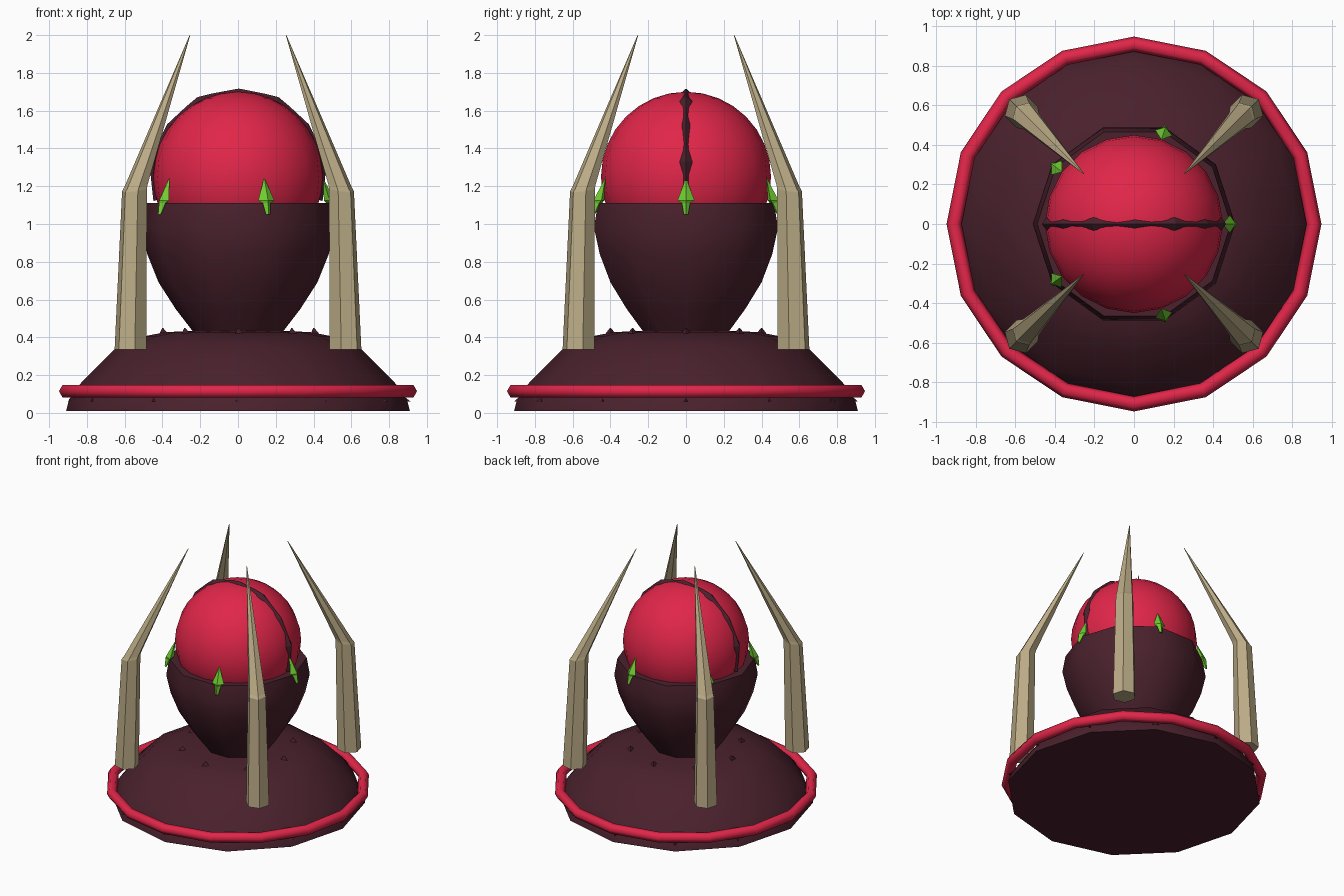
import bpy, bmesh, math
from mathutils import Vector

if "Cube" in bpy.data.objects:
    bpy.data.objects.remove(bpy.data.objects["Cube"])


def material(name, rgb):
    m = bpy.data.materials.new(name)
    m.diffuse_color = (*rgb, 1)
    m.use_nodes = True
    m.node_tree.nodes["Principled BSDF"].inputs["Base Color"].default_value = m.diffuse_color
    return m


MAROON = material("dark_maroon", (0.068, 0.015, 0.026))
CRIMSON = material("crimson", (0.75, 0.019, 0.066))
BONE = material("bone", (0.50, 0.41, 0.24))
GREEN = material("leaf_green", (0.16, 0.60, 0.03))


def skin(name, rings, mat, smooth=None, closed=False):
    """Join equal-sized rings of points into a surface with capped ends."""
    bm = bmesh.new()
    loops = [[bm.verts.new(p) for p in ring] for ring in rings]
    n = len(loops[0])
    pairs = list(zip(loops, loops[1:]))
    if closed:
        pairs.append((loops[-1], loops[0]))
    else:
        bm.faces.new(loops[0])
        bm.faces.new(loops[-1])
    for a, b in pairs:
        for i in range(n):
            j = (i + 1) % n
            bm.faces.new((a[i], a[j], b[j], b[i]))
    bmesh.ops.remove_doubles(bm, verts=bm.verts, dist=1e-5)
    bmesh.ops.recalc_face_normals(bm, faces=bm.faces)
    me = bpy.data.meshes.new(name)
    bm.to_mesh(me)
    bm.free()
    me.materials.append(mat)
    ob = bpy.data.objects.new(name, me)
    bpy.context.collection.objects.link(ob)
    if smooth:
        bpy.ops.object.select_all(action='DESELECT')
        ob.select_set(True)
        bpy.context.view_layer.objects.active = ob
        bpy.ops.object.shade_smooth_by_angle(angle=math.radians(smooth))
    return ob


def circle(r, z, n):
    return [(r * math.cos(math.tau * i / n), r * math.sin(math.tau * i / n), z)
            for i in range(n)]


def lathe(name, profile, n, mat, smooth):
    return skin(name, [circle(r, z, n) for r, z in profile], mat, smooth)


# Domed base and goblet-like cup
lathe("base", [(0.91, 0.01), (0.895, 0.07), (0.83, 0.16), (0.65, 0.34),
               (0.50, 0.405), (0.38, 0.428), (0.20, 0.435)], 12, MAROON, 42)
lathe("cup", [(0.23, 0.42), (0.33, 0.55), (0.42, 0.69), (0.48, 0.84),
              (0.512, 0.98), (0.49, 1.11), (0.41, 1.11)], 10, MAROON, 42)

# Trim ring around the base: hexagonal section swept through 16 segments
ring = []
for i in range(16):
    a = math.tau * i / 16
    ring.append([((0.91 + x) * math.cos(a), (0.91 + x) * math.sin(a), 0.115 + z)
                 for x, y, z in [(p[0], 0, p[1]) for p in circle(0.038, 0, 6)]])
skin("trim_ring", ring, CRIMSON, 65, closed=True)

# Orb resting in the cup
bpy.ops.mesh.primitive_uv_sphere_add(segments=20, ring_count=16, radius=0.45,
                                     location=(0, 0, 1.25))
orb = bpy.context.object
orb.name = "orb"
orb.data.materials.append(CRIMSON)
bpy.ops.object.shade_smooth_by_angle(angle=math.radians(40))

# Knotted vein arching over the orb
widths = [(-16, .02)]
for node in (10, 63, 117, 170):
    widths += [(node - 9, .013), (node, .034), (node + 9, .013)]
    if node < 170:
        widths.append((node + 26.5, .022))
widths.append((196, .02))
vein = []
for deg, w in widths:
    a = math.radians(deg)
    out = Vector((math.cos(a), 0, math.sin(a)))
    c = Vector((0, 0, 1.25)) + out * 0.448
    side = Vector((0, w, 0))
    vein.append([c + out * (0.008 + 0.5 * w), c + side, c - out * 0.02, c - side])
skin("vein", vein, MAROON)

# Four bent claws on the diagonals
for k in range(4):
    a = math.radians(45 + 90 * k)
    radial = Vector((math.cos(a), math.sin(a), 0))
    tangent = Vector((-math.sin(a), math.cos(a), 0))
    rings = []
    for r, z, size, tilt in [(0.805, 0.335, 0.087, 0), (0.775, 1.18, 0.068, 0.03),
                             (0.765, 1.20, 0.064, 0.035), (0.36, 2.0, 0.002, 0)]:
        pts = []
        for i in range(6):
            t = math.tau * i / 6
            pts.append(radial * (r + size * math.cos(t)) + tangent * (size * math.sin(t))
                       + Vector((0, 0, z - tilt * math.cos(t) * 0.4)))
        rings.append(pts)
    skin(f"claw_{k + 1}", rings, BONE)

# Five green barbs hooked over the cup rim
for k in range(5):
    a = math.tau * k / 5
    radial = Vector((math.cos(a), math.sin(a), 0))
    tangent = Vector((-math.sin(a), math.cos(a), 0))
    rings = []
    for r, z, half, depth in [(0.515, 1.05, 0.012, 0.008), (0.492, 1.11, 0.022, 0.025),
                              (0.485, 1.125, 0.045, 0.03), (0.45, 1.24, 0.002, 0.002)]:
        c = radial * r + Vector((0, 0, z))
        rings.append([c + radial * depth, c + tangent * half,
                      c - radial * depth, c - tangent * half])
    skin(f"barb_{k + 1}", rings, GREEN)

# Small thorns on the dome and around the lower edge
for name, r, z, n, h in [("dome_thorn", 0.40, 0.42, 8, 0.03),
                         ("edge_thorn", 0.885, 0.06, 12, 0.02)]:
    for k in range(n):
        a = math.tau * k / n
        c = Vector((r * math.cos(a), r * math.sin(a), z))
        base = [c + Vector(p) for p in circle(0.03, 0, 3)]
        tip = [c + Vector(p) + Vector((0, 0, h)) for p in circle(0.003, 0, 3)]
        skin(f"{name}_{k + 1}", [base, tip], MAROON)
